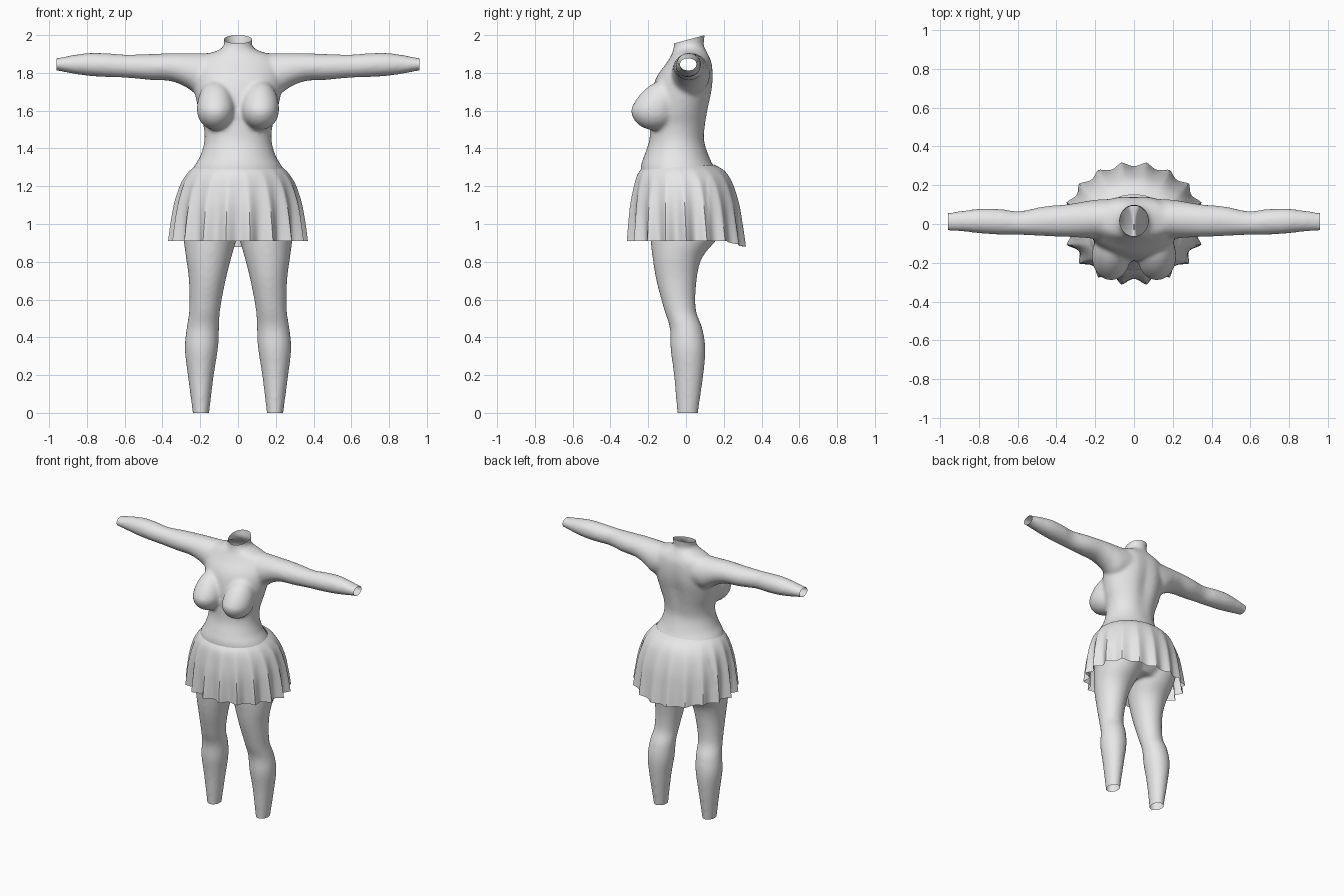
import bpy, bmesh, math
from mathutils import Vector

cube = bpy.data.objects.get("Cube")
if cube:
    bpy.data.objects.remove(cube)

grey = bpy.data.materials.new("light grey")
grey.use_nodes = True
grey.diffuse_color = (0.8, 0.8, 0.8, 1)
grey.node_tree.nodes["Principled BSDF"].inputs["Base Color"].default_value = (0.8, 0.8, 0.8, 1)


def spline(rows, steps=5):
    """Smoothly interpolate rows of section values."""
    rows = [Vector(r) for r in rows]
    out = []
    for i in range(len(rows) - 1):
        a, b, c, d = rows[max(i - 1, 0)], rows[i], rows[i + 1], rows[min(i + 2, len(rows) - 1)]
        for s in range(steps):
            t = s / steps
            out.append(b + 0.5 * t * (c - a + t * (2 * a - 5 * b + 4 * c - d + t * (3 * (b - c) + d - a))))
    return out + [rows[-1]]


def loft(bm, rings, caps=True):
    """Bridge equal rings of points into a tube."""
    loops = [[bm.verts.new(p) for p in ring] for ring in rings]
    n = len(loops[0])
    for a, b in zip(loops, loops[1:]):
        for i in range(n):
            j = (i + 1) % n
            bm.faces.new((a[i], a[j], b[j], b[i]))
    if caps:
        bm.faces.new(loops[0][::-1])
        bm.faces.new(loops[-1])


def section(u0, u1, v0, v1, n=40):
    """Points of an ellipse filling the given bounds."""
    for i in range(n):
        a = math.tau * i / n
        yield ((u0 + u1) / 2 + (u1 - u0) / 2 * math.cos(a),
               (v0 + v1) / 2 + (v1 - v0) / 2 * math.sin(a))


def add_object(name, bm):
    bmesh.ops.recalc_face_normals(bm, faces=bm.faces)
    mesh = bpy.data.meshes.new(name)
    bm.to_mesh(mesh)
    bm.free()
    mesh.materials.append(grey)
    ob = bpy.data.objects.new(name, mesh)
    bpy.context.collection.objects.link(ob)
    return ob


# Torso sections: height, half width, front, back
torso = [(0.93, 0.15, -0.12, 0.14), (1.0, 0.27, -0.19, 0.21), (1.1, 0.295, -0.22, 0.235),
         (1.2, 0.275, -0.235, 0.215), (1.3, 0.235, -0.24, 0.15), (1.36, 0.2, -0.222, 0.122),
         (1.44, 0.178, -0.195, 0.102), (1.52, 0.183, -0.19, 0.11), (1.6, 0.208, -0.19, 0.125),
         (1.7, 0.23, -0.18, 0.145), (1.78, 0.235, -0.155, 0.15), (1.85, 0.225, -0.105, 0.142),
         (1.89, 0.19, -0.08, 0.125), (1.92, 0.105, -0.068, 0.108), (1.95, 0.074, -0.064, 0.094),
         (2.0, 0.078, -0.064, 0.1), (2.05, 0.08, -0.064, 0.1)]
# Leg sections: height, inner, outer, front, back
leg = [(-0.06, 0.155, 0.235, -0.044, 0.06), (0.0, 0.152, 0.24, -0.047, 0.064),
       (0.2, 0.128, 0.266, -0.064, 0.092), (0.34, 0.106, 0.282, -0.082, 0.103),
       (0.45, 0.1, 0.272, -0.086, 0.086), (0.55, 0.094, 0.258, -0.117, 0.052),
       (0.7, 0.066, 0.26, -0.157, 0.056), (0.82, 0.036, 0.275, -0.177, 0.085),
       (0.92, 0.008, 0.288, -0.188, 0.165), (1.0, -0.005, 0.29, -0.19, 0.215),
       (1.1, 0.01, 0.27, -0.18, 0.21)]
# Arm sections: reach, front, back, bottom, top
arm = [(0.1, -0.07, 0.13, 1.7, 1.905), (0.2, -0.075, 0.125, 1.68, 1.905),
       (0.28, -0.07, 0.112, 1.727, 1.905), (0.36, -0.066, 0.1, 1.757, 1.904),
       (0.47, -0.062, 0.09, 1.763, 1.9), (0.59, -0.056, 0.066, 1.774, 1.897),
       (0.68, -0.055, 0.076, 1.777, 1.903), (0.78, -0.05, 0.08, 1.783, 1.906),
       (0.87, -0.04, 0.07, 1.795, 1.895), (0.96, -0.034, 0.058, 1.812, 1.878),
       (1.02, -0.034, 0.058, 1.812, 1.878)]

bm = bmesh.new()
rings = []
for z, w, f, b in spline(torso):
    groove = 0.022 * max(0, 1 - abs(z - 1.65) / 0.3)
    rings.append([(x, y - (groove * math.exp(-(x / 0.05) ** 2) if y > 0 else 0), z)
                  for x, y in section(-w, w, f, b)])
loft(bm, rings)
for side in (-1, 1):
    loft(bm, [[(side * x, y, z) for x, y in section(i, o, f, b)] for z, i, o, f, b in spline(leg)])
    loft(bm, [[(side * r, y, z) for y, z in section(f, b, lo, hi)] for r, f, b, lo, hi in spline(arm)])
    # Bust, with a slope rising to the collar
    bust = bmesh.ops.create_uvsphere(bm, u_segments=32, v_segments=20, radius=1)["verts"]
    for v in bust:
        up = max(v.co.z, 0)
        v.co = (side * 0.118 + v.co.x * 0.1, -0.168 + v.co.y * 0.124 + up * 0.06,
                1.605 + v.co.z * 0.108 + up * 0.05)
body = add_object("body", bm)

# Fuse the body parts into one smooth skin
fuse = body.modifiers.new("fuse", "REMESH")
fuse.mode = "VOXEL"
fuse.voxel_size = 0.0105
soften = body.modifiers.new("soften", "SMOOTH")
soften.factor = 0.5
soften.iterations = 12
skin = bpy.data.meshes.new_from_object(body.evaluated_get(bpy.context.evaluated_depsgraph_get()))
body.modifiers.clear()

# Cut the neck, wrists and ankles open
bm = bmesh.new()
bm.from_mesh(skin)
for point, normal in (((0, 0, 0), (0, 0, -1)), ((0.96, 0, 0), (1, 0, 0)),
                      ((-0.96, 0, 0), (-1, 0, 0)), ((0, 0.1, 2), (0, -0.27, 1))):
    bmesh.ops.bisect_plane(bm, geom=bm.verts[:] + bm.edges[:] + bm.faces[:],
                           plane_co=point, plane_no=normal, clear_outer=True)
bm.to_mesh(body.data)
bm.free()

# Pleated skirt sections: height, half width, front, back
skirt = [(1.305, 0.232, -0.238, 0.15), (1.27, 0.268, -0.262, 0.205), (1.21, 0.305, -0.28, 0.248),
         (1.11, 0.338, -0.3, 0.285), (1.0, 0.358, -0.311, 0.307), (0.91, 0.37, -0.318, 0.322)]
PLEATS = 18
bm = bmesh.new()
rings = []
for z, w, f, b in spline(skirt):
    drop = (1.305 - z) / 0.395
    ring = []
    for x, y in section(-w, w, f, b, PLEATS * 12):
        a = math.atan2((y - (f + b) / 2) / (b - f) * 2, x / w)
        fold = abs(math.sin((a + math.pi / 2) * PLEATS / 2 + math.pi / 2))
        depth = 0.075 if y > 0.12 else 0.115
        k = 1 - depth * drop * fold ** 1.3
        tilt = 0.06 * y * (1 - drop) - 0.3 * max(0, y - 0.22) * drop
        ring.append((x * k, y * k, z + tilt))
    rings.append(ring)
loft(bm, rings, caps=False)
skirt_ob = add_object("pleated_skirt", bm)

for ob in (body, skirt_ob):
    bpy.ops.object.select_all(action="DESELECT")
    ob.select_set(True)
    bpy.context.view_layer.objects.active = ob
    bpy.ops.object.shade_smooth_by_angle(angle=math.radians(40))
